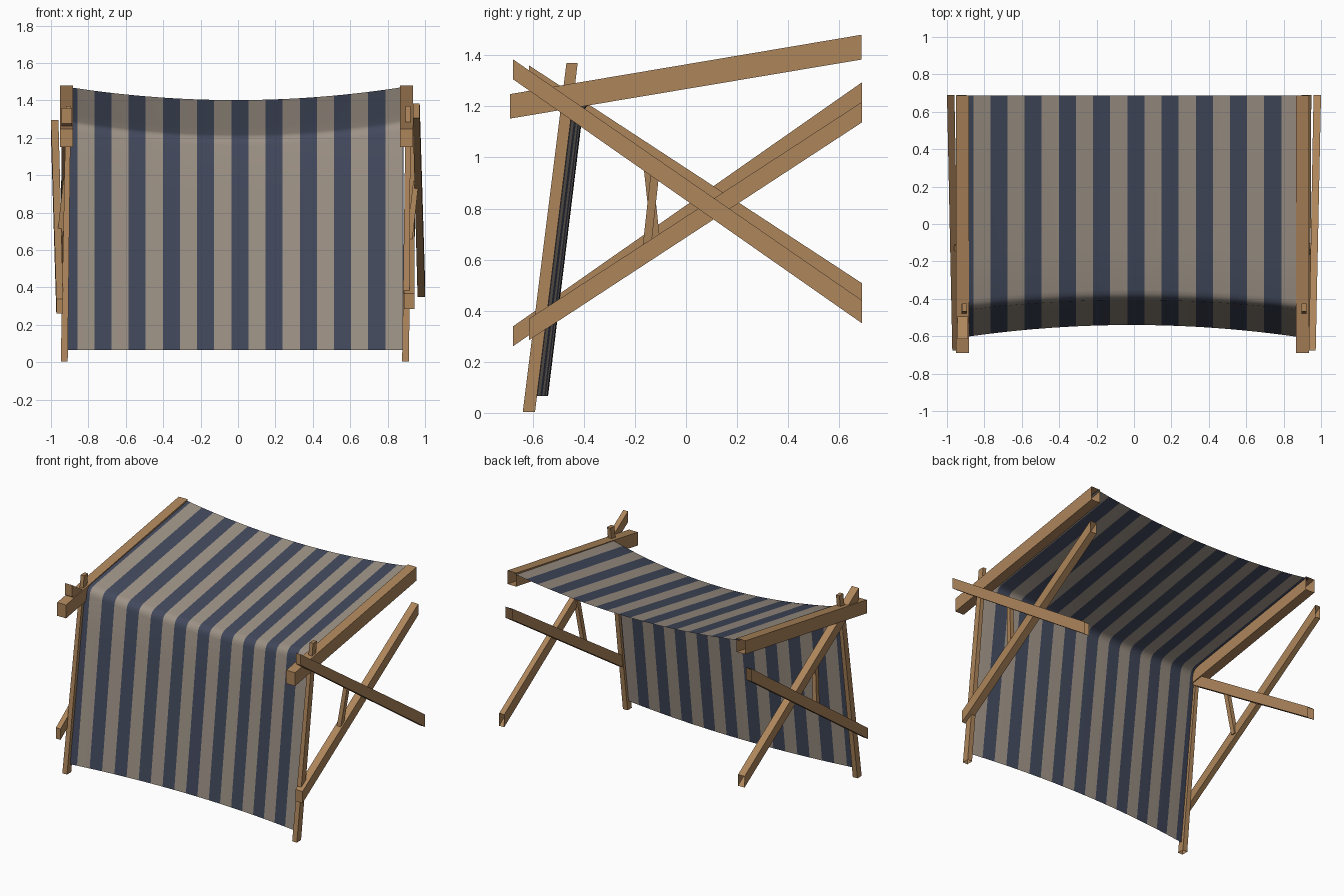
import bpy, bmesh, math
from mathutils import Vector

if "Cube" in bpy.data.objects:
    bpy.data.objects.remove(bpy.data.objects["Cube"])


def material(name, rgb):
    m = bpy.data.materials.new(name)
    m.diffuse_color = (*rgb, 1)
    m.use_nodes = True
    m.node_tree.nodes["Principled BSDF"].inputs["Base Color"].default_value = m.diffuse_color
    return m


WOOD = material("wood", (0.42, 0.235, 0.105))
BEIGE = material("beige cloth", (0.335, 0.285, 0.235))
NAVY = material("navy cloth", (0.054, 0.066, 0.107))


def finish(name, bm, mats):
    me = bpy.data.meshes.new(name)
    bm.to_mesh(me)
    bm.free()
    for m in mats:
        me.materials.append(m)
    ob = bpy.data.objects.new(name, me)
    bpy.context.collection.objects.link(ob)
    return ob


def beam(name, a, b, size_a, size_b, up, open_end, flip=False):
    """Tapered four-sided timber from a to b; ends are cut square to the
    x axis and the 'up' axis. One end (0 = a, 1 = b) is left open."""
    bm = bmesh.new()
    rings = []
    for c, (w, h) in ((a, size_a), (b, size_b)):
        ring = []
        for sx, su in ((-1, -1), (1, -1), (1, 1), (-1, 1)):
            p = Vector(c) + Vector((sx * w / 2, 0, 0)) + Vector(up) * su * h / 2
            if flip:                      # half turn about the y direction
                p = Vector((-p.x, p.y, 1.645 - p.z))
            ring.append(bm.verts.new(p))
        rings.append(ring)
    for i in range(4):
        j = (i + 1) % 4
        bm.faces.new((rings[0][i], rings[0][j], rings[1][j], rings[1][i]))
    bm.faces.new(rings[1 - open_end])
    bmesh.ops.recalc_face_normals(bm, faces=bm.faces)
    # make sure the normals point outwards
    mid = sum((v.co for v in bm.verts), Vector()) / 8
    f = max(bm.faces, key=lambda q: q.calc_area())
    if (f.calc_center_median() - mid).dot(f.normal) < 0:
        bmesh.ops.reverse_faces(bm, faces=bm.faces)
    return finish(name, bm, [WOOD])


Y, Z = (0, 1, 0), (0, 0, 1)

# Top rails and front posts (left and right lean the same way)
for side, rail_x, foot_x, head_x in (("left", -0.917, -0.929, -0.907),
                                     ("right", 0.901, 0.896, 0.91)):
    beam(side + "_top_rail", (rail_x, -0.69, 1.2), (rail_x, 0.688, 1.432),
         (0.07, 0.096), (0.07, 0.097), Z, 1)
    beam(side + "_front_post", (foot_x, -0.615, 0.004), (head_x, -0.446, 1.37),
         (0.037, 0.048), (0.027, 0.044), Y, 0)

# Crossed side braces: the left set is the right set given a half turn
for side, flip in (("right", False), ("left", True)):
    beam(side + "_outer_brace", (0.953, -0.677, 1.345), (0.98, 0.69, 0.395),
         (0.037, 0.078), (0.04, 0.09), Z, 1, flip)
    beam(side + "_inner_brace", (0.915, -0.614, 0.327), (0.922, 0.69, 1.178),
         (0.055, 0.084), (0.052, 0.08), Z, 1, flip)
    beam(side + "_brace_strut", (0.918, -0.152, 0.66), (0.952, -0.118, 0.97),
         (0.03, 0.033), (0.03, 0.033), Y, 0, flip)

# Striped cloth: sagging roof that bends over into a front curtain
X0, X1, STRIPE, SHIFT = -0.908, 0.885, 0.0915, 0.01
cuts = [SHIFT + (k / 2 + 0.5) * STRIPE for k in range(-24, 24)]
xs = [X0] + [x for x in cuts if X0 + 0.004 < x < X1 - 0.004] + [X1]


def cloth_profile(x):
    u = (x - (X0 + X1) / 2) / ((X1 - X0) / 2)
    s = 1 - u * u
    back = Vector((0.688, 1.472 - 0.07 * s))
    fold = Vector((-0.455 + 0.055 * s, 1.287 - 0.078 * s))
    hem = Vector((-0.605 + 0.065 * s, 0.066))
    pts = [back.lerp(fold, t / 4) for t in range(4)]
    p, q = fold + (back - fold).normalized() * 0.05, fold + (hem - fold).normalized() * 0.05
    for t in range(5):                    # rounded fold
        t /= 4
        pts.append(p * (1 - t) ** 2 + fold * 2 * t * (1 - t) + q * t * t)
    return pts + [fold.lerp(hem, t / 4) for t in range(1, 5)]


bm = bmesh.new()
cols = [[bm.verts.new((x, p.x, p.y)) for p in cloth_profile(x)] for x in xs]
for i in range(len(xs) - 1):
    k = math.floor(((xs[i] + xs[i + 1]) / 2 - SHIFT) / STRIPE + 0.5)
    for j in range(len(cols[0]) - 1):
        f = bm.faces.new((cols[i][j], cols[i][j + 1], cols[i + 1][j + 1], cols[i + 1][j]))
        f.material_index = 1 if k % 2 == 0 else 0
cloth = finish("striped_cloth", bm, [BEIGE, NAVY])
bpy.context.view_layer.objects.active = cloth
cloth.select_set(True)
bpy.ops.object.shade_smooth_by_angle()
